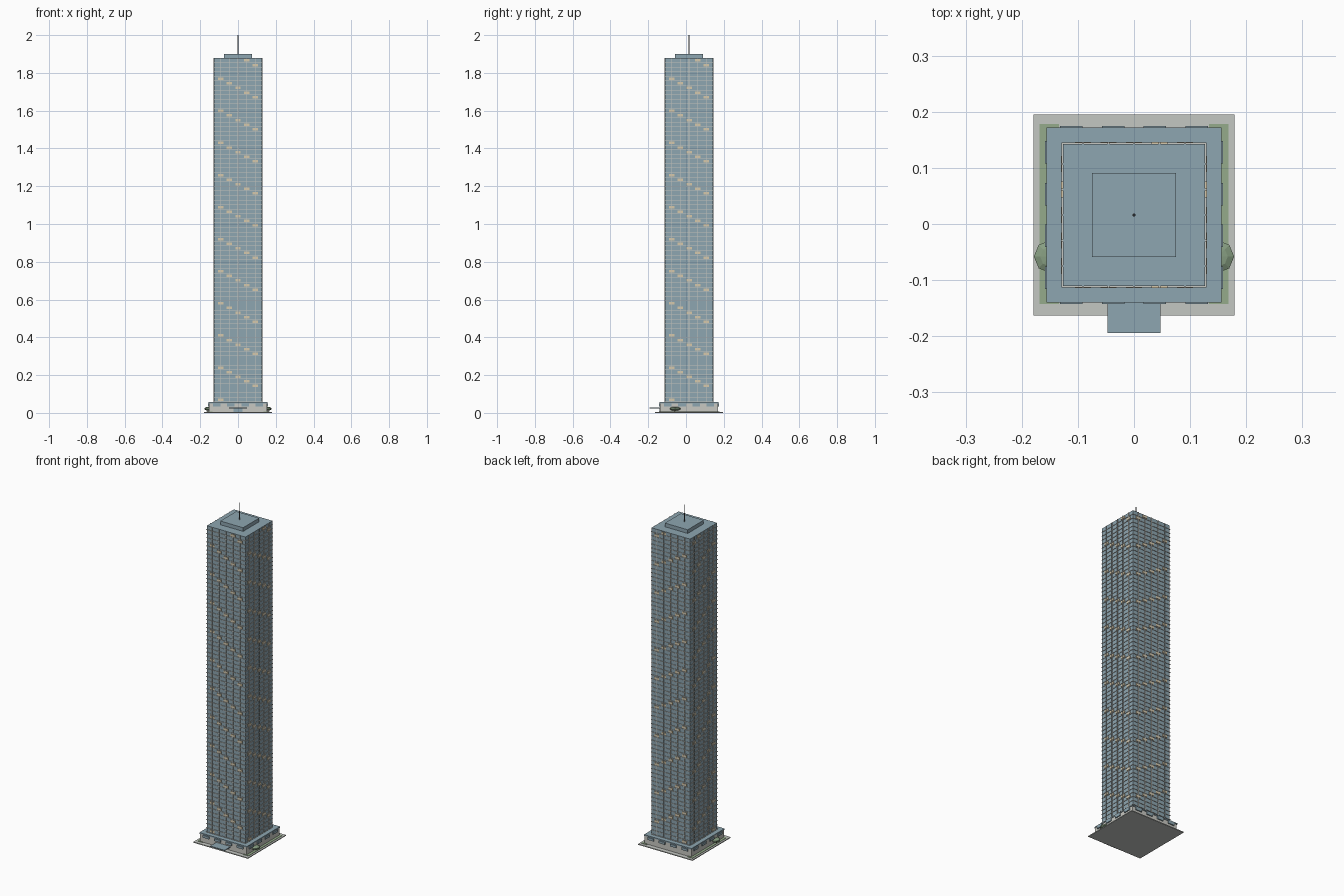
import bpy, bmesh
from mathutils import Matrix, Vector

if "Cube" in bpy.data.objects:
    bpy.data.objects.remove(bpy.data.objects["Cube"])

CY = 0.016                       # tower axis in y
BASE, ROOF, FLOORS = 0.058, 1.878, 75
PITCH = (ROOF - BASE) / FLOORS
BAY = 0.0455                     # spacing of the vertical ribs


def material(name, rgb):
    m = bpy.data.materials.new(name)
    m.use_nodes = True
    m.diffuse_color = (*rgb, 1)
    m.node_tree.nodes["Principled BSDF"].inputs["Base Color"].default_value = (*rgb, 1)
    return m


glass = material("blue_glass", (0.27, 0.38, 0.44))
trim = material("pale_trim", (0.58, 0.58, 0.54))
lit = material("warm_window", (0.68, 0.58, 0.40))
paving = material("grey_paving", (0.55, 0.57, 0.54))
grass = material("lawn_green", (0.30, 0.41, 0.26))
leaf = material("leaf_green", (0.24, 0.34, 0.22))
bark = material("brown_bark", (0.15, 0.09, 0.05))
metal = material("dark_metal", (0.10, 0.11, 0.12))


def add_box(bm, centre, size):
    mat = Matrix.Translation(Vector(centre) + Vector((0, CY, 0))) @ Matrix.Diagonal((*size, 1))
    bmesh.ops.create_cube(bm, size=1, matrix=mat)


def finish(name, bm, mat):
    mesh = bpy.data.meshes.new(name)
    bm.to_mesh(mesh)
    bm.free()
    mesh.materials.append(mat)
    obj = bpy.data.objects.new(name, mesh)
    bpy.context.scene.collection.objects.link(obj)
    return obj


def boxes(name, mat, items):
    bm = bmesh.new()
    for centre, size in items:
        add_box(bm, centre, size)
    return finish(name, bm, mat)


def block(name, mat, half, z0, z1):
    return boxes(name, mat, [((0, 0, (z0 + z1) / 2), (2 * half, 2 * half, z1 - z0))])


def on_faces(u, z, dist, width, height, depth):
    """The same plate on all four walls, u measured along x or y."""
    for s in (-1, 1):
        yield (u, s * dist, z), (width, depth, height)
        yield (s * dist, u, z), (depth, width, height)


# Ground
block("plaza", paving, 0.179, 0, 0.005)
boxes("lawn_strips", grass,
      [((s * 0.151, 0.002, 0.005), (0.034, 0.321, 0.004)) for s in (-1, 1)])

# Podium with windows and entrance canopy
block("podium_walls", trim, 0.153, 0.004, 0.052)
block("podium_roof", glass, 0.156, 0.051, BASE)
boxes("podium_windows", glass,
      [b for i in range(4)
       for b in on_faces((i - 1.5) * 0.0745, 0.042, 0.1555, 0.04, 0.014, 0.007)])
boxes("entrance_canopy", glass, [((0, -0.178, 0.025), (0.094, 0.064, 0.005))])
boxes("entrance_door", glass, [((0, -0.153, 0.014), (0.05, 0.004, 0.018))])

# Tower shaft
block("tower_shaft", glass, 0.1265, BASE, ROOF)
boxes("floor_bands", trim,
      [((0, 0, BASE + f * PITCH + 0.001), (0.259, 0.259, 0.0025)) for f in range(FLOORS)])
boxes("vertical_ribs", trim,
      [b for c in range(-2, 3)
       for b in on_faces(c * BAY, (BASE + ROOF) / 2, 0.1285, 0.003, ROOF - BASE, 0.004)])

# Lit windows climbing each wall in diagonals
boxes("lit_windows", lit,
      [b for f in range(FLOORS) for c in range(5) if (f + c) % 7 == 0
       for b in on_faces((c - 2) * BAY, BASE + (f + 0.5) * PITCH, 0.128, 0.029, 0.013, 0.0035)])

# Roof house and mast
block("roof_house", glass, 0.075, ROOF, 1.9)
bm = bmesh.new()
bmesh.ops.create_cone(bm, cap_ends=True, segments=8, radius1=0.003, radius2=0.002,
                      depth=0.1, matrix=Matrix.Translation((0, CY, 1.95)))
finish("mast", bm, metal)

# Trees beside the podium
for side, s in (("left", 1), ("right", -1)):
    bm = bmesh.new()
    bmesh.ops.create_uvsphere(bm, u_segments=8, v_segments=5, radius=1,
                              matrix=Matrix.Translation((s * 0.149, -0.058, 0.022))
                              @ Matrix.Diagonal((0.031, 0.031, 0.011, 1)))
    finish(side + "_tree_crown", bm, leaf)
    bm = bmesh.new()
    bmesh.ops.create_cone(bm, cap_ends=True, segments=6, radius1=0.003, radius2=0.003,
                          depth=0.014, matrix=Matrix.Translation((s * 0.16, -0.058, 0.01)))
    finish(side + "_tree_trunk", bm, bark)
